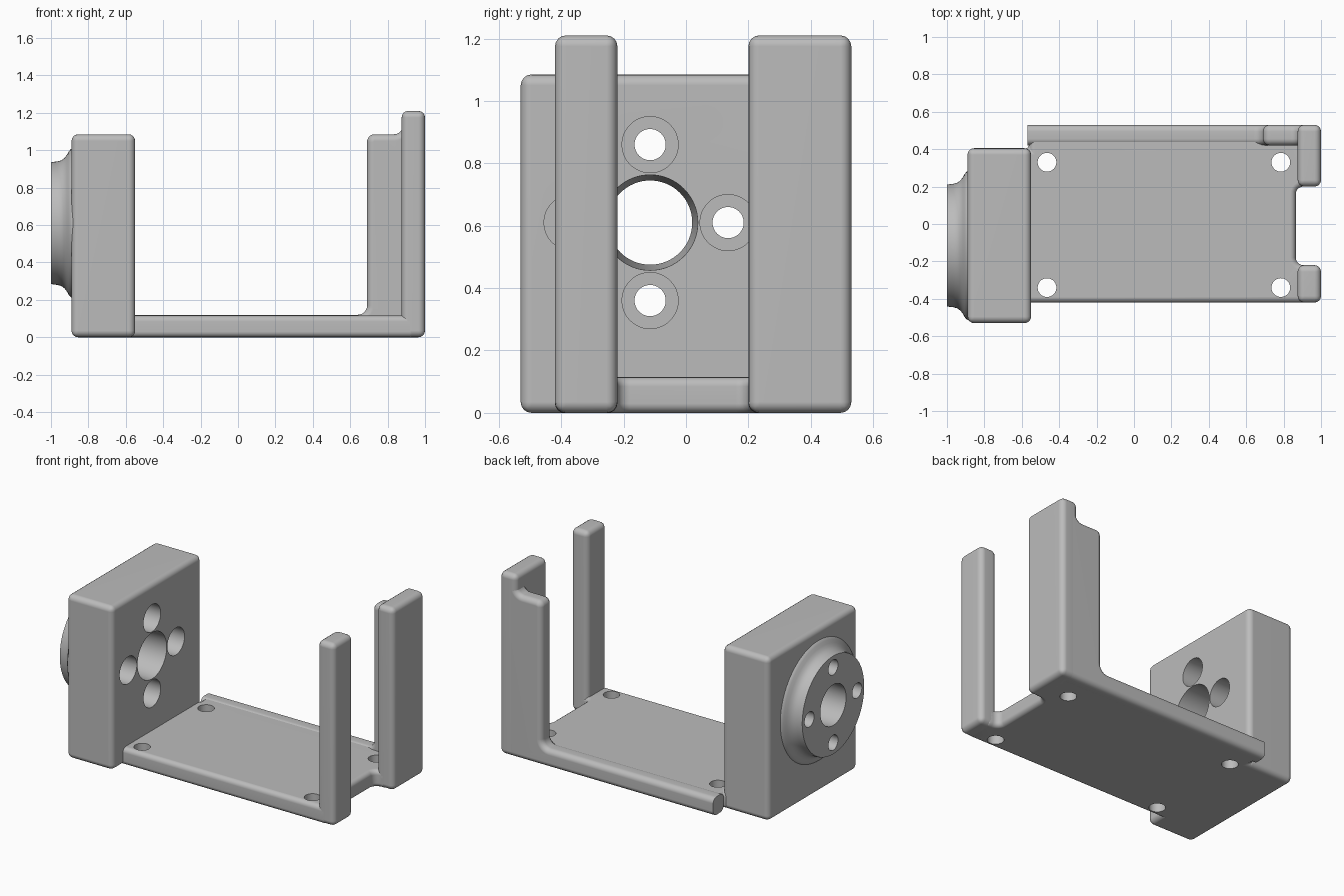
import bpy, bmesh, math
from mathutils import Vector

if "Cube" in bpy.data.objects:
    bpy.data.objects.remove(bpy.data.objects["Cube"], do_unlink=True)

GREY = (0.5, 0.5, 0.5, 1)
mat = bpy.data.materials.new("plain_grey")
mat.use_nodes = True
mat.diffuse_color = GREY
mat.node_tree.nodes["Principled BSDF"].inputs["Base Color"].default_value = GREY


def to_object(name, bm):
    bmesh.ops.recalc_face_normals(bm, faces=bm.faces)
    mesh = bpy.data.meshes.new(name)
    bm.to_mesh(mesh)
    bm.free()
    mesh.materials.append(mat)
    obj = bpy.data.objects.new(name, mesh)
    bpy.context.collection.objects.link(obj)
    return obj


def rounded(points, steps=6):
    """Outline of (u, v, corner radius) with right-angled corners rounded."""
    out = []
    for i, (u, v, r) in enumerate(points):
        p = Vector((u, v))
        if r == 0:
            out.append(p)
            continue
        a = (Vector(points[i - 1][:2]) - p).normalized()
        b = (Vector(points[(i + 1) % len(points)][:2]) - p).normalized()
        centre = p + (a + b) * r
        for k in range(steps + 1):
            t = k / steps * math.pi / 2
            out.append(centre - b * r * math.cos(t) - a * r * math.sin(t))
    return out


def prism(name, points, axis, low, high):
    """Extrude an outline along y or z."""
    bm = bmesh.new()
    place = {"y": lambda p, d: (p.x, d, p.y), "z": lambda p, d: (p.x, p.y, d)}[axis]
    outline = rounded(points)
    ends = [[bm.verts.new(place(p, d)) for p in outline] for d in (low, high)]
    for ring in ends:
        bm.faces.new(ring)
    for i in range(len(outline)):
        bm.faces.new((ends[0][i - 1], ends[0][i], ends[1][i], ends[1][i - 1]))
    return to_object(name, bm)


def box(name, x, y, z):
    return prism(name, [(x[0], y[0], 0), (x[1], y[0], 0), (x[1], y[1], 0), (x[0], y[1], 0)], "z", *z)


def lathe(bm, profile, axis, a, b, sides=48):
    """Closed solid of revolution from (distance along axis, radius) pairs."""
    rings = []
    for t, r in profile:
        ring = []
        for k in range(sides):
            ang = math.tau * k / sides
            u, v = a + r * math.cos(ang), b + r * math.sin(ang)
            ring.append(bm.verts.new((t, u, v) if axis == "x" else (u, v, t)))
        rings.append(ring)
    for p, q in zip(rings, rings[1:]):
        for k in range(sides):
            bm.faces.new((p[k - 1], p[k], q[k], q[k - 1]))
    bm.faces.new(rings[0])
    bm.faces.new(rings[-1])


def finish(obj, bevel=0, cutter=None):
    """Round the edges, cut the openings, then shade smoothly."""
    bpy.ops.object.select_all(action="DESELECT")
    bpy.context.view_layer.objects.active = obj
    obj.select_set(True)
    if bevel:
        m = obj.modifiers.new("round_edges", "BEVEL")
        m.width, m.segments = bevel, 4
        m.limit_method, m.angle_limit = "ANGLE", math.radians(40)
        bpy.ops.object.modifier_apply(modifier=m.name)
    if cutter:
        m = obj.modifiers.new("openings", "BOOLEAN")
        m.operation, m.solver, m.object = "DIFFERENCE", "EXACT", cutter
        bpy.ops.object.modifier_apply(modifier=m.name)
    bpy.ops.object.shade_smooth_by_angle(angle=math.radians(35))
    m = obj.modifiers.new("flat_normals", "WEIGHTED_NORMAL")
    m.keep_sharp = True


CY, CZ = -0.115, 0.61      # hub centre
ROUND = 0.035

# Cutter for the tapered bore and four counterbored screw holes
bm = bmesh.new()
lathe(bm, [(-1.1, 0.131), (-0.45, 0.157)], "x", CY, CZ, 64)
for k in range(4):
    ang = k * math.pi / 2
    lathe(bm, [(-1.1, 0.05), (-0.87, 0.05), (-0.87, 0.09), (-0.45, 0.09)], "x",
          CY + 0.25 * math.cos(ang), CZ + 0.25 * math.sin(ang))
hub_cutter = to_object("hub_cutter", bm)

# Cutter for the mounting holes in the base
bm = bmesh.new()
for x in (-0.465, 0.785):
    for y in (-0.34, 0.33):
        lathe(bm, [(-0.1, 0.05), (0.3, 0.05)], "z", x, y)
base_cutter = to_object("base_cutter", bm)

# Cutter giving the back rail a square end
rail_cutter = box("rail_cutter", (-0.9, -0.57), (0.3, 0.7), (-0.1, 0.3))

cutters = (hub_cutter, base_cutter, rail_cutter)
for c in cutters:
    c.hide_render = True

# Thick end block
block = box("end_block", (-0.89, -0.55), (-0.53, 0.405), (0, 1.085))
finish(block, ROUND, hub_cutter)

# Round hub flange with a flared foot
bm = bmesh.new()
lathe(bm, [(-1, 0.325), (-0.985, 0.328), (-0.965, 0.33), (-0.945, 0.336), (-0.928, 0.348),
           (-0.915, 0.365), (-0.905, 0.383), (-0.895, 0.395), (-0.885, 0.4), (-0.86, 0.4)],
      "x", CY, CZ, 96)
finish(to_object("hub_flange", bm), 0, hub_cutter)

# Base plate with a slot between the posts
plate = prism("base_plate", [
    (-0.7, -0.42, 0), (0.95, -0.42, 0), (0.95, -0.22, 0), (0.865, -0.22, 0.04),
    (0.865, 0.2, 0.04), (0.95, 0.2, 0), (0.95, 0.5, 0), (-0.56, 0.5, 0),
    (-0.56, 0.4, 0), (-0.7, 0.4, 0)], "z", 0, 0.115)
finish(plate, 0.03, base_cutter)

# Back rail rising into a stepped upright
rail = prism("back_rail", [
    (-0.75, 0, 0), (0.95, 0, 0), (0.95, 1.17, 0), (0.88, 1.17, 0), (0.88, 1.085, 0.045),
    (0.69, 1.085, 0.04), (0.69, 0.12, 0.05), (-0.75, 0.12, 0)], "y", 0.42, 0.53)
finish(rail, ROUND, rail_cutter)

# Corner posts
finish(box("front_post", (0.875, 1), (-0.42, -0.22), (0, 1.21)), ROUND)
finish(box("back_post", (0.875, 1), (0.2, 0.53), (0, 1.21)), ROUND)

for c in cutters:
    bpy.data.objects.remove(c, do_unlink=True)
